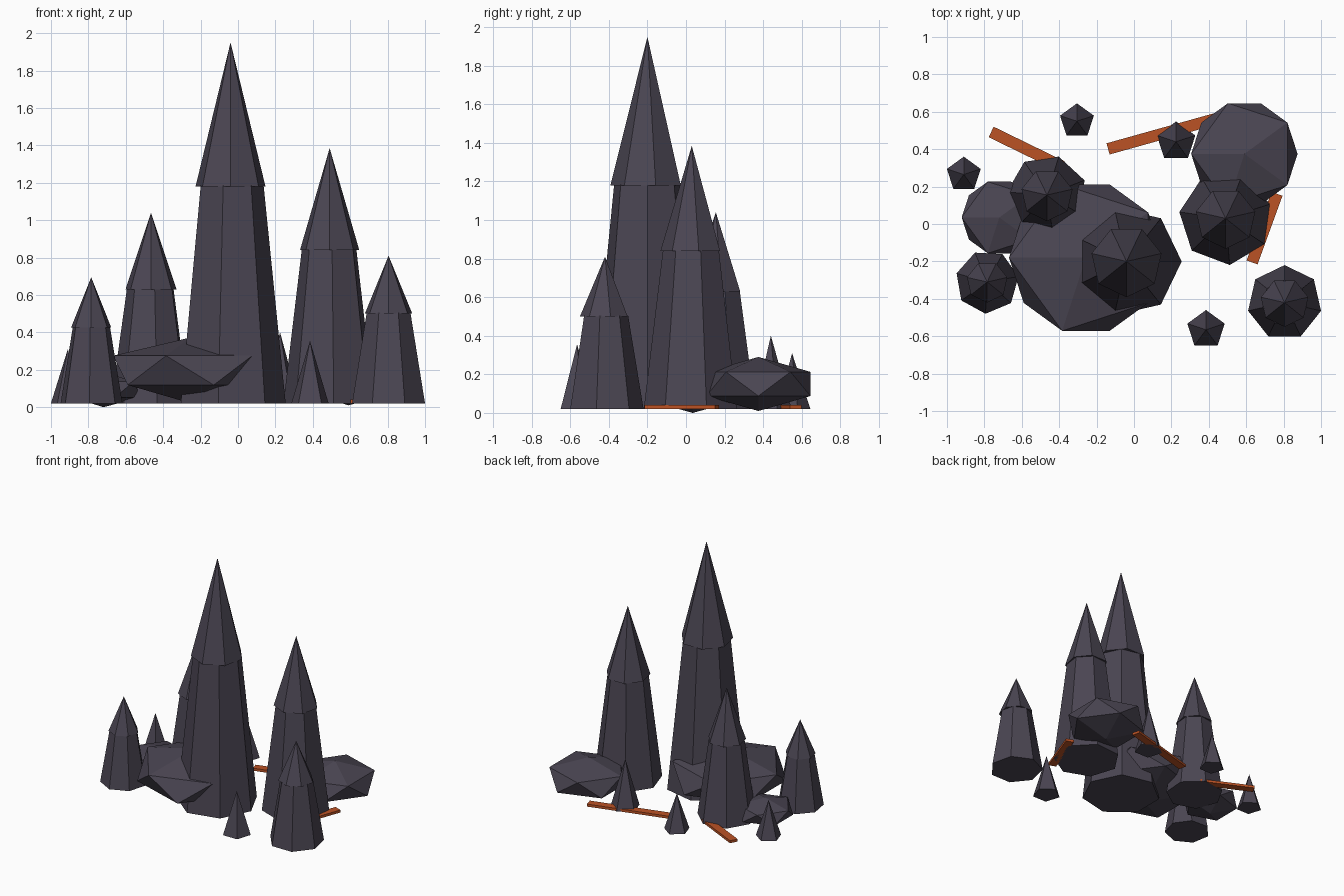
import bpy, bmesh
from math import radians
from mathutils import Matrix, Vector

if "Cube" in bpy.data.objects:
    bpy.data.objects.remove(bpy.data.objects["Cube"], do_unlink=True)

GROUND = 0.02  # foot of the spires and planks


def material(name, rgb):
    mat = bpy.data.materials.new(name)
    mat.use_nodes = True
    mat.diffuse_color = (*rgb, 1)
    mat.node_tree.nodes["Principled BSDF"].inputs["Base Color"].default_value = (*rgb, 1)
    return mat


stone = material("dark_stone", (0.069, 0.060, 0.085))
rust = material("rusty_orange", (0.50, 0.085, 0.018))


def finish(name, bm, mat, location):
    mesh = bpy.data.meshes.new(name)
    bm.to_mesh(mesh)
    bm.free()
    mesh.materials.append(mat)
    obj = bpy.data.objects.new(name, mesh)
    obj.location = location
    bpy.context.collection.objects.link(obj)


def add_cone(bm, sides, r1, r2, z1, z2, phase):
    """Flat-sided cone between two heights with one corner at the phase angle."""
    start = 0 if sides % 4 == 0 else 90  # first corner lies on +y
    place = Matrix.Translation((0, 0, (z1 + z2) / 2)) @ Matrix.Rotation(radians(phase - start), 4, 'Z')
    bmesh.ops.create_cone(bm, cap_ends=True, cap_tris=False, segments=sides,
                          radius1=r1, radius2=r2, depth=z2 - z1, matrix=place)


def spire(name, x, y, radius, shoulder, peak, phase):
    """Tapered seven-sided shaft below a slightly overhanging point."""
    bm = bmesh.new()
    add_cone(bm, 7, radius, radius * 0.6, GROUND, shoulder + 0.005, phase)
    finish(name + "_shaft", bm, stone, (x, y, 0))
    bm = bmesh.new()
    add_cone(bm, 7, radius * 0.65, 0, shoulder, peak, -90)
    finish(name + "_point", bm, stone, (x, y, 0))


def shard(name, x, y, radius, peak):
    bm = bmesh.new()
    add_cone(bm, 5, radius, 0, GROUND, peak, 90)
    finish(name, bm, stone, (x, y, 0))


def boulder(name, x, y, z, radius, half_height):
    """Squashed twenty-sided rock."""
    bm = bmesh.new()
    bmesh.ops.create_icosphere(bm, subdivisions=1, radius=1)
    bmesh.ops.rotate(bm, verts=bm.verts, matrix=Matrix.Rotation(radians(180), 3, 'Z'))
    bmesh.ops.scale(bm, verts=bm.verts, vec=Vector((radius, radius, half_height)))
    finish(name, bm, stone, (x, y, z))


def plank(name, x, y, length, angle):
    bm = bmesh.new()
    bmesh.ops.create_cube(bm, size=1)
    bmesh.ops.scale(bm, verts=bm.verts, vec=Vector((length, 0.062, 0.02)))
    bmesh.ops.rotate(bm, verts=bm.verts, matrix=Matrix.Rotation(radians(angle), 3, 'Z'))
    finish(name, bm, rust, (x, y, GROUND + 0.01))


# Large spires
spire("main_spire", -0.04, -0.20, 0.295, 1.18, 1.95, 0)
spire("left_spire", 0.49, 0.03, 0.25, 0.84, 1.385, -85)
spire("right_back_spire", -0.465, 0.155, 0.215, 0.63, 1.04, 73)
spire("left_front_spire", 0.805, -0.42, 0.20, 0.50, 0.81, 90)
spire("right_front_spire", -0.785, -0.31, 0.17, 0.425, 0.695, -93)

# Small shards
shard("right_shard", -0.91, 0.265, 0.095, 0.31)
shard("back_right_shard", -0.305, 0.55, 0.095, 0.31)
shard("back_left_shard", 0.225, 0.44, 0.108, 0.40)
shard("front_shard", 0.385, -0.565, 0.105, 0.355)

# Boulders
boulder("front_boulder", -0.257, -0.18, 0.197, 0.46, 0.175)
boulder("back_boulder", 0.59, 0.375, 0.15, 0.318, 0.14)
boulder("side_boulder", -0.72, 0.035, 0.095, 0.225, 0.095)

# Fallen planks
plank("right_plank", -0.575, 0.40, 0.42, -26)
plank("back_plank", 0.16, 0.485, 0.62, 15.6)
plank("left_plank", 0.698, -0.022, 0.39, 70)
